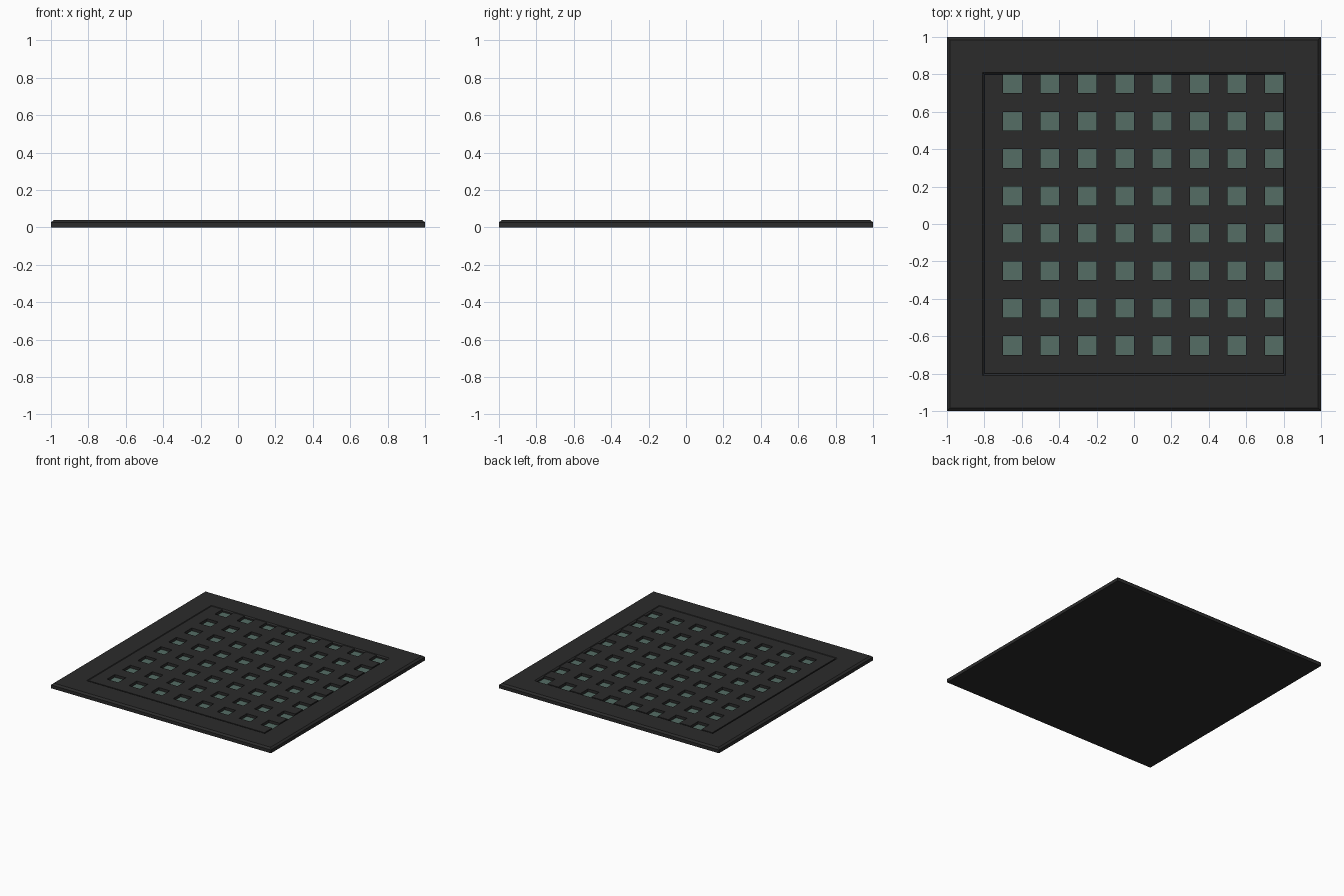
import bpy, bmesh
from mathutils import Matrix, Vector

if "Cube" in bpy.data.objects:
    bpy.data.objects.remove(bpy.data.objects["Cube"])


def material(name, rgb):
    m = bpy.data.materials.new(name)
    m.diffuse_color = (*rgb, 1)
    m.use_nodes = True
    m.node_tree.nodes["Principled BSDF"].inputs["Base Color"].default_value = m.diffuse_color
    return m


def finish(name, bm, mat):
    bmesh.ops.recalc_face_normals(bm, faces=bm.faces)
    mesh = bpy.data.meshes.new(name)
    bm.to_mesh(mesh)
    bm.free()
    mesh.materials.append(mat)
    ob = bpy.data.objects.new(name, mesh)
    bpy.context.collection.objects.link(ob)
    return ob


dark = material("dark_casing", (0.024, 0.024, 0.024))
teal = material("teal_panel", (0.09, 0.155, 0.13))
TOP, FLOOR = 0.04, 0.012

# Shallow square tray: chamfered rim with a sunken centre, from nested square rings
profile = [(1.0, 0), (1.0, 0.027), (0.985, TOP), (0.81, TOP), (0.80, 0.03), (0.80, FLOOR)]
bm = bmesh.new()
rings = [[bm.verts.new((sx * r, sy * r, z)) for sx, sy in ((-1, -1), (1, -1), (1, 1), (-1, 1))]
         for r, z in profile]
for a, b in zip(rings, rings[1:]):
    for i in range(4):
        j = (i + 1) % 4
        bm.faces.new((a[i], a[j], b[j], b[i]))
bm.faces.new(rings[0][::-1])
bm.faces.new(rings[-1])
finish("tray", bm, dark)

# Lattice insert: a 16 x 16 grid with every second cell open, then thickened
bm = bmesh.new()
bmesh.ops.create_grid(bm, x_segments=16, y_segments=16, size=0.8,
                      matrix=Matrix.Translation((0, 0, TOP)))


def is_window(face):
    c = face.calc_center_median()
    return int((c.x + 0.8) / 0.1) % 2 == 1 and int((c.y + 0.8) / 0.1) % 2 == 1


bmesh.ops.delete(bm, geom=[f for f in bm.faces if is_window(f)], context='FACES')
res = bmesh.ops.extrude_face_region(bm, geom=bm.faces[:], use_keep_orig=True)
low = [g for g in res["geom"] if isinstance(g, bmesh.types.BMVert)]
bmesh.ops.translate(bm, verts=low, vec=Vector((0, 0, FLOOR - TOP)))
finish("lattice", bm, dark)

# Teal squares at the bottom of the windows
bm = bmesh.new()
for i in range(8):
    for j in range(8):
        loc = Matrix.Translation((-0.65 + 0.2 * i, -0.65 + 0.2 * j, 0.014))
        bmesh.ops.create_cube(bm, size=1, matrix=loc @ Matrix.Diagonal((0.1, 0.1, 0.008, 1)))
finish("window_squares", bm, teal)
